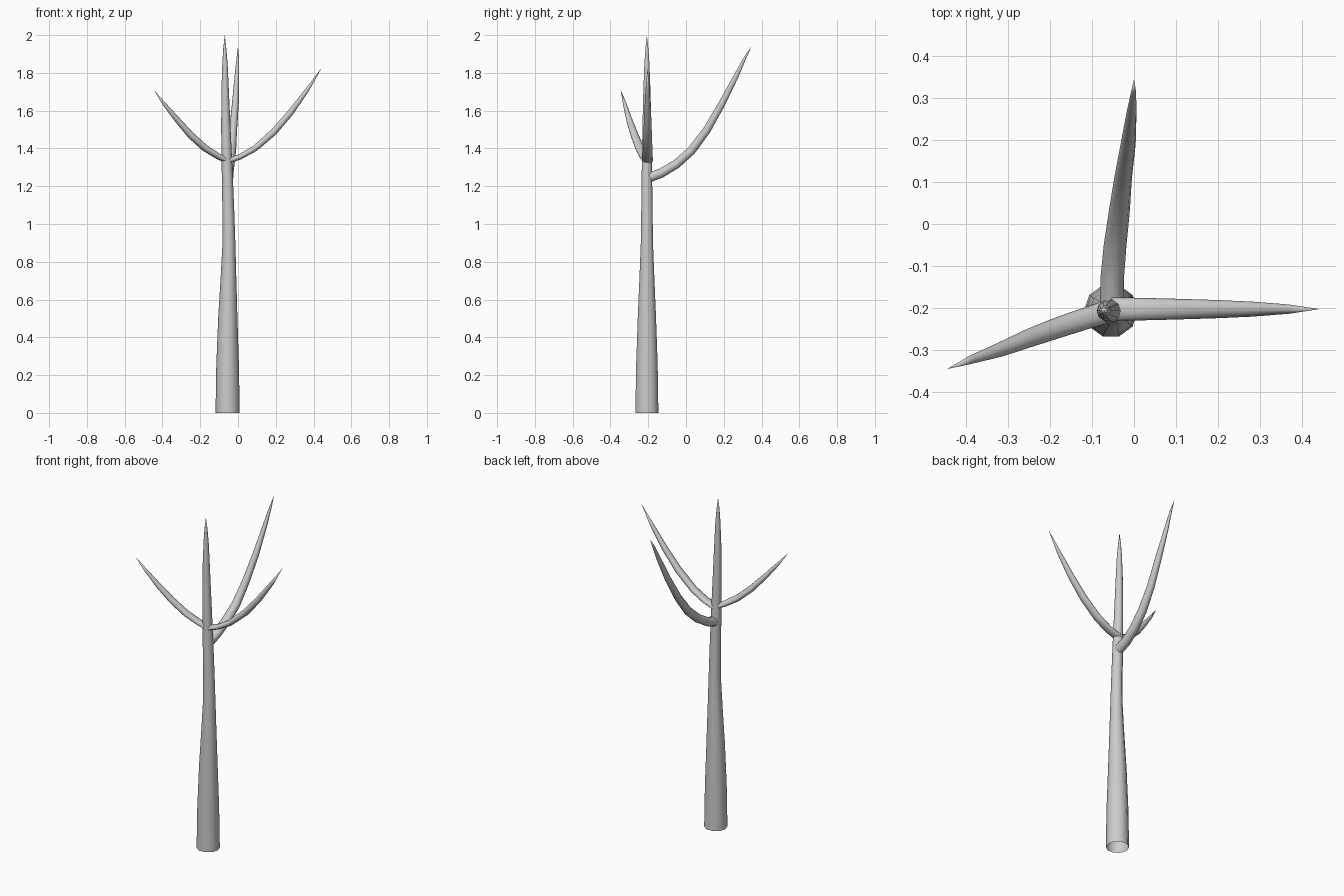
import bpy, bmesh
from math import cos, sin, tau
from mathutils import Vector

SIDES = 10


def limb(name, stations, tip, side_hint):
    """Loft open-ended rings (x, y, z, half width, half height) and close to a pointed tip."""
    bm = bmesh.new()
    pts = [Vector(s[:3]) for s in stations] + [Vector(tip)]
    rings = []
    for i, s in enumerate(stations):
        t = (pts[i + 1] - pts[max(i - 1, 0)]).normalized()
        u = Vector(side_hint)
        u = (u - t * u.dot(t)).normalized()
        v = t.cross(u)
        rings.append([bm.verts.new(pts[i] + u * s[3] * cos(tau * k / SIDES)
                                   + v * s[4] * sin(tau * k / SIDES)) for k in range(SIDES)])
    for a, b in zip(rings, rings[1:]):
        for k in range(SIDES):
            n = (k + 1) % SIDES
            bm.faces.new((a[k], a[n], b[n], b[k]))
    end = bm.verts.new(tip)
    for k in range(SIDES):
        bm.faces.new((rings[-1][k], rings[-1][(k + 1) % SIDES], end))
    for f in bm.faces:
        f.smooth = True
    me = bpy.data.meshes.new(name)
    bm.to_mesh(me)
    bm.free()
    ob = bpy.data.objects.new(name, me)
    bpy.context.collection.objects.link(ob)
    return ob


# Trunk: tapered, slightly bowed, open at the bottom
trunk = [(x, -0.207, z, r, r) for x, z, r in [
    (-0.055, 0, 0.064), (-0.055, 0.25, 0.06), (-0.054, 0.5, 0.051), (-0.050, 0.75, 0.040),
    (-0.048, 0.9, 0.034), (-0.052, 1.1, 0.031), (-0.058, 1.3, 0.0285), (-0.064, 1.5, 0.025),
    (-0.068, 1.7, 0.020), (-0.069, 1.85, 0.014), (-0.070, 1.93, 0.008)]]
limb("trunk", trunk, (-0.07, -0.207, 2.0), (1, 0, 0))

# Right branch
limb("branch_right", [
    (-0.055, -0.203, 1.333, 0.028, 0.014), (0.01, -0.203, 1.355, 0.027, 0.015),
    (0.09, -0.203, 1.40, 0.025, 0.017), (0.19, -0.203, 1.488, 0.022, 0.019),
    (0.28, -0.203, 1.592, 0.018, 0.017), (0.37, -0.203, 1.715, 0.011, 0.011)],
    (0.442, -0.203, 1.826), (0, 1, 0))

# Left branch
limb("branch_left", [
    (-0.05, -0.205, 1.333, 0.027, 0.014), (-0.105, -0.222, 1.358, 0.026, 0.016),
    (-0.175, -0.245, 1.402, 0.025, 0.018), (-0.25, -0.272, 1.47, 0.022, 0.018),
    (-0.32, -0.30, 1.55, 0.017, 0.015), (-0.39, -0.324, 1.635, 0.010, 0.009)],
    (-0.446, -0.346, 1.71), (0.34, -0.94, 0))

# Back branch
limb("branch_back", [
    (-0.053, -0.19, 1.248, 0.028, 0.027), (-0.052, -0.13, 1.27, 0.028, 0.026),
    (-0.045, -0.05, 1.318, 0.027, 0.025), (-0.035, 0.03, 1.39, 0.025, 0.024),
    (-0.026, 0.11, 1.497, 0.021, 0.022), (-0.014, 0.19, 1.637, 0.018, 0.019),
    (-0.006, 0.265, 1.782, 0.012, 0.014), (-0.001, 0.315, 1.885, 0.006, 0.007)],
    (0.0, 0.346, 1.938), (1, 0, 0))
